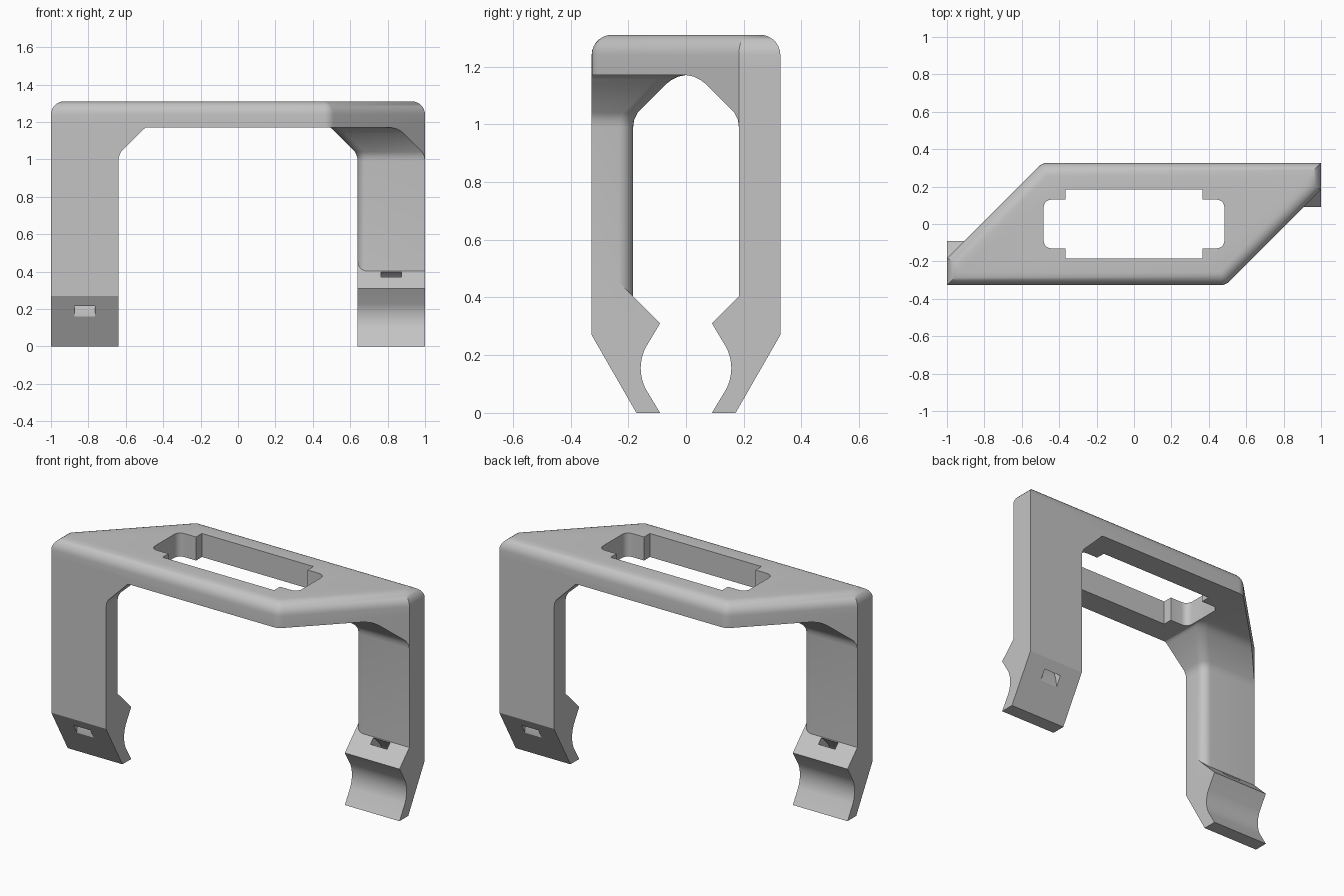
import bpy, bmesh, math
from mathutils import Vector

if "Cube" in bpy.data.objects:
    bpy.data.objects.remove(bpy.data.objects["Cube"])

grey = bpy.data.materials.new("matte grey")
grey.use_nodes = True
grey.diffuse_color = (0.55, 0.55, 0.55, 1)
grey.node_tree.nodes["Principled BSDF"].inputs["Base Color"].default_value = grey.diffuse_color

HALF_Y, INNER_Y, INNER_X = 0.327, 0.183, 0.64
UNDER, TOP, ROUND = 1.17, 1.31, 0.07
GRIP_Z = 0.155


def loft(name, rings):
    """Skin a stack of equally long point rings and cap both ends."""
    bm = bmesh.new()
    loops = [[bm.verts.new(p) for p in ring] for ring in rings]
    n = len(rings[0])
    for a, b in zip(loops, loops[1:]):
        for i in range(n):
            j = (i + 1) % n
            bm.faces.new((a[i], a[j], b[j], b[i]))
    bm.faces.new(loops[0])
    bm.faces.new(loops[-1])
    bmesh.ops.remove_doubles(bm, verts=bm.verts[:], dist=1e-4)
    bmesh.ops.recalc_face_normals(bm, faces=bm.faces[:])
    mesh = bpy.data.meshes.new(name)
    bm.to_mesh(mesh)
    bm.free()
    mesh.materials.append(grey)
    ob = bpy.data.objects.new(name, mesh)
    bpy.context.collection.objects.link(ob)
    return ob


def arc(cx, cy, r, start, end, steps):
    angles = [math.radians(start + (end - start) * i / steps) for i in range(steps + 1)]
    return [(cx + r * math.cos(a), cy + r * math.sin(a)) for a in angles]


def side_prism(name, profile, x0, x1):
    return loft(name, [[(x, y, z) for y, z in profile] for x in (x0, x1)])


def combine(ob, other, operation):
    mod = ob.modifiers.new(operation, 'BOOLEAN')
    mod.operation, mod.object, mod.solver = operation, other, 'EXACT'
    bpy.context.view_layer.objects.active = ob
    bpy.ops.object.modifier_apply(modifier=mod.name)
    bpy.data.objects.remove(other)


# Top plate: slanted hexagon with rolled top edges and two rounded corners
half = [(-1, -HALF_Y), (0.49, -HALF_Y), (1, INNER_Y)]
hexagon = [Vector(p) for p in half] + [-Vector(p) for p in half]


def plate_ring(out, z):
    ring = []
    for i, p in enumerate(hexagon):
        e1 = (p - hexagon[i - 1]).normalized()
        e2 = (hexagon[(i + 1) % 6] - p).normalized()
        n1, n2 = Vector((e1.y, -e1.x)), Vector((e2.y, -e2.x))
        mitre = (n1 + n2) / (1 + n1.dot(n2))
        core = p - mitre * ROUND
        if i % 3 == 1:
            ring += [core + n1.lerp(n2, t / 4).normalized() * out for t in range(5)]
        else:
            ring.append(core + mitre * out)
    return [(q.x, q.y, z) for q in ring]


rings = [plate_ring(ROUND, UNDER)]
for k in range(8):
    a = math.pi / 2 * k / 7
    rings.append(plate_ring(ROUND * math.cos(a), TOP - ROUND + ROUND * math.sin(a)))
body = loft("bracket_frame", rings)

# Window through the plate: rounded ends, wider middle
quarter = arc(0.443, 0.09, 0.04, 0, 90, 5) + [(0.367, 0.13), (0.367, 0.185)]
upper = quarter + [(-x, y) for x, y in reversed(quarter)]
window = upper + [(-x, -y) for x, y in upper]
cutter = loft("window_cutter", [[(x, y, z) for x, y in window] for z in (1, 1.5)])
combine(body, cutter, 'DIFFERENCE')


# Leg post: rounded inner corner, flaring out under the plate
def post_ring(z, dx, dy):
    r = 0.05
    x, y = -INNER_X + dx, -INNER_Y + dy
    pts = [(-1, -HALF_Y), (x, -HALF_Y)] + arc(x - r, y - r, r, 0, 90, 6)
    pts += [(-1 + dy, y), (-1, -INNER_Y)]
    return [(px, py, z) for px, py in pts]


flare = [(0.3, 0, 0), (0.99, 0, 0), (1.015, 0.003, 0.003), (1.04, 0.015, 0.015),
         (1.14, 0.115, 0.115), (1.155, 0.13, 0.135), (1.165, 0.14, 0.155),
         (UNDER, 0.148, 0.18), (1.2, 0.148, 0.18)]
leg = loft("leg", [post_ring(*f) for f in flare])

# Gripping jaw with a round inner hollow
jaw_profile = [(-HALF_Y, 0.45), (-HALF_Y, 0.27), (-0.172, 0), (-0.09, 0)]
jaw_profile += arc(0, GRIP_Z, 0.157, 207, 153, 10)
jaw_profile += [(-0.09, 0.31), (-0.233, 0.453)]
jaw_profile[0] = (-HALF_Y, 0.453)
combine(leg, side_prism("jaw", jaw_profile, -1, -INNER_X), 'UNION')

# Curved strap tunnel through the jaw
tunnel = arc(0, GRIP_Z, 0.264, 200, 100, 24) + arc(0, GRIP_Z, 0.303, 100, 200, 24)
combine(leg, side_prism("tunnel_cutter", tunnel, -0.875, -0.765), 'DIFFERENCE')

# Second leg is the first turned half round
back_leg = leg.copy()
back_leg.data = leg.data.copy()
bpy.context.collection.objects.link(back_leg)
for v in back_leg.data.vertices:
    v.co.x, v.co.y = -v.co.x, -v.co.y
bpy.context.view_layer.update()
combine(body, leg, 'UNION')
combine(body, back_leg, 'UNION')

bpy.ops.object.select_all(action='DESELECT')
body.select_set(True)
bpy.context.view_layer.objects.active = body
bpy.ops.object.shade_smooth_by_angle(angle=math.radians(28))
